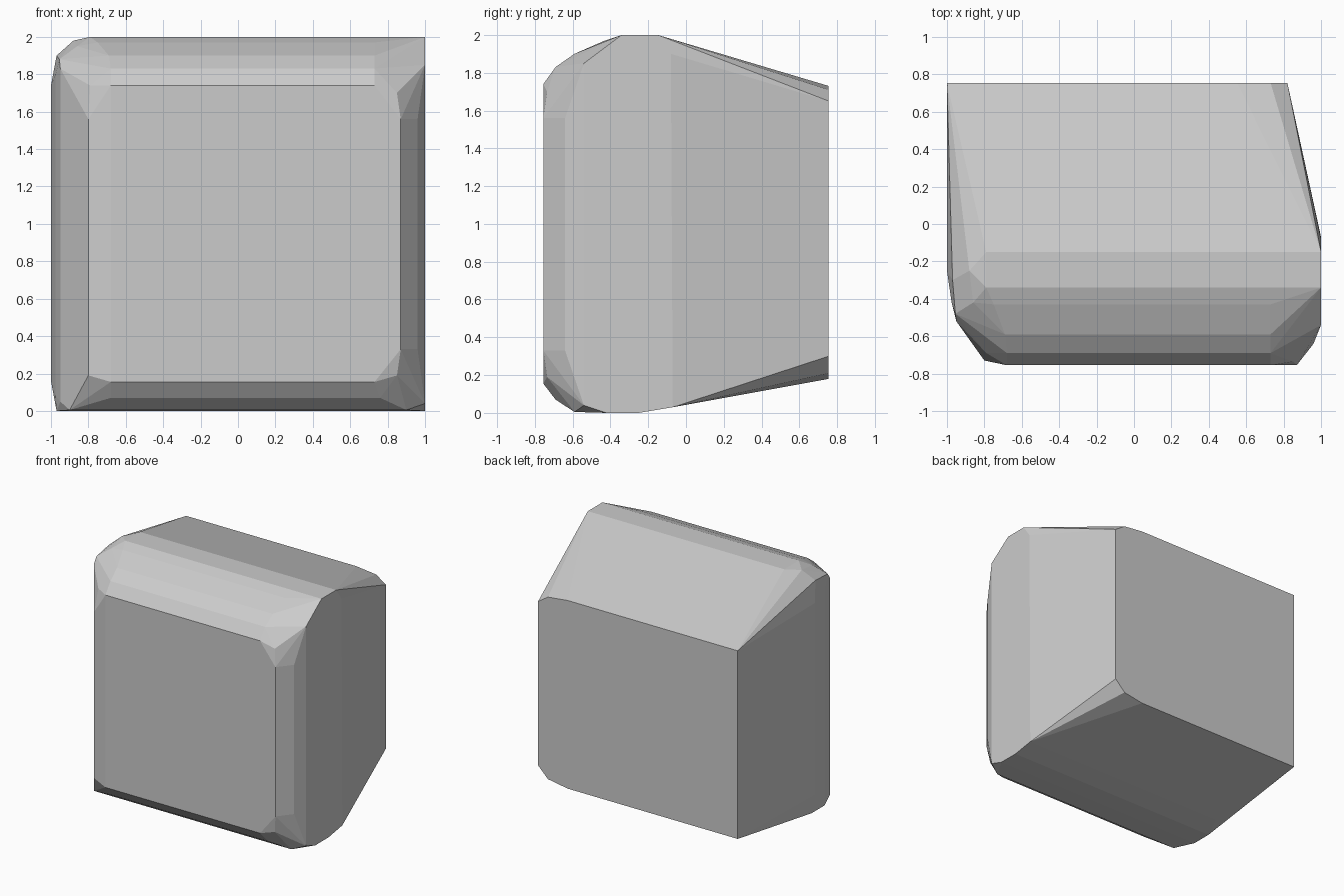
import bpy, bmesh, math

# Long edges running across the block: left x, right x, y, z
across = [
    (-0.79, 1.00, -0.15, 2.00), (-0.79, 1.00, -0.34, 2.00),   # crest
    (-0.75, 0.73, -0.43, 1.97), (-0.69, 0.73, -0.59, 1.90),   # rounded front top
    (-0.68, 0.73, -0.69, 1.83), (-0.68, 0.73, -0.755, 1.74),
    (-0.68, 0.73, -0.755, 0.155), (-0.68, 0.76, -0.69, 0.07),  # front bottom
    (-0.90, 0.90, -0.59, 0.005), (-0.97, 1.00, -0.42, 0.00),
    (-0.97, 1.00, -0.25, 0.00), (-0.90, 1.00, -0.07, 0.03),
    (-1.00, 0.55, 0.755, 1.73), (-1.00, 0.55, 0.755, 0.18),   # back face
]

# Upright edges along the sides: x, y, bottom z, top z
upright = [
    (-0.80, -0.73, 0.19, 1.56), (-0.68, -0.755, 0.32, 1.56),
    (-0.95, -0.52, 0.05, 1.83), (-0.975, -0.42, 0.08, 1.80),
    (-1.00, -0.25, 0.16, 1.74),
    (0.87, -0.755, 0.33, 1.56), (0.85, -0.735, 0.19, 1.70),
    (0.96, -0.64, 0.33, 1.56), (1.00, -0.54, 0.04, 1.85),
    (1.00, -0.08, 0.05, 1.90),
    (0.82, 0.755, 0.30, 1.65), (0.73, 0.755, 0.21, 1.71),
]

# Bevelled upper left corner
corner = [(-0.88, -0.25, 1.98), (-0.97, -0.30, 1.90),
          (-0.955, -0.48, 1.88), (-0.86, -0.42, 1.95), (-0.79, -0.69, 1.74)]

points = list(corner)
for x0, x1, y, z in across:
    points += [(x0, y, z), (x1, y, z)]
for x, y, z0, z1 in upright:
    points += [(x, y, z0), (x, y, z1)]

# Wrap the edges into one faceted block
bm = bmesh.new()
for p in points:
    bm.verts.new(p)
hull = bmesh.ops.convex_hull(bm, input=bm.verts)
loose = {g for g in hull["geom_interior"] + hull["geom_unused"]
         if isinstance(g, bmesh.types.BMVert)}
bmesh.ops.delete(bm, geom=list(loose), context='VERTS')
bmesh.ops.dissolve_limit(bm, angle_limit=math.radians(0.5),
                         verts=bm.verts, edges=bm.edges)
bmesh.ops.recalc_face_normals(bm, faces=bm.faces)

mesh = bpy.data.meshes.new("stone_block")
bm.to_mesh(mesh)
bm.free()
block = bpy.data.objects.new("stone_block", mesh)
bpy.context.collection.objects.link(block)
